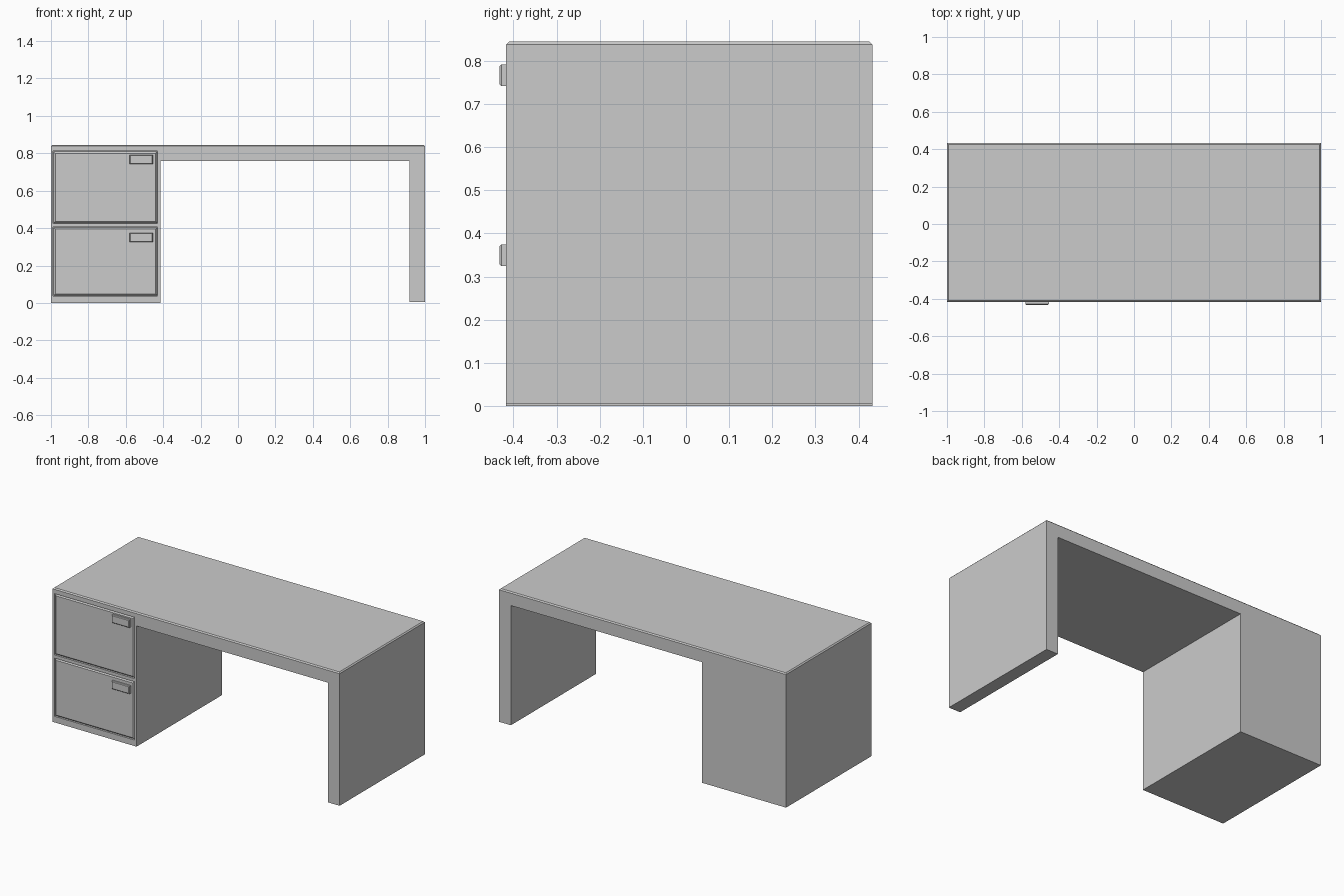
import bpy, bmesh

if "Cube" in bpy.data.objects:
    bpy.data.objects.remove(bpy.data.objects["Cube"])

FRONT, BACK = -0.417, 0.432


def finish(name, bm):
    bmesh.ops.recalc_face_normals(bm, faces=bm.faces)
    me = bpy.data.meshes.new(name)
    bm.to_mesh(me)
    bm.free()
    ob = bpy.data.objects.new(name, me)
    bpy.context.collection.objects.link(ob)
    return ob


def box(name, x0, x1, y0, y1, z0, z1, front_bevel=0.0):
    bm = bmesh.new()
    bmesh.ops.create_cube(bm, size=1)
    for v in bm.verts:
        v.co = (x1 if v.co.x > 0 else x0, y1 if v.co.y > 0 else y0,
                z1 if v.co.z > 0 else z0)
    if front_bevel:
        edges = [e for e in bm.edges if all(abs(v.co.y - y0) < 1e-5 for v in e.verts)]
        bmesh.ops.bevel(bm, geom=edges, offset=front_bevel, segments=1, affect='EDGES')
    return finish(name, bm)


# Desk body: pedestal, top and side leg as one extruded profile
bm = bmesh.new()
profile = [(-1, 0), (-0.415, 0), (-0.415, 0.76), (0.918, 0.76),
           (0.918, 0.006), (1, 0.006), (1, 0.845), (-1, 0.845)]
face = bm.faces.new([bm.verts.new((x, FRONT, z)) for x, z in profile])
ext = bmesh.ops.extrude_face_region(bm, geom=[face])
for g in ext["geom"]:
    if isinstance(g, bmesh.types.BMVert):
        g.co.y = BACK
# Chamfer around the top surface
rim = [e for e in bm.edges if all(v.co.z > 0.84 for v in e.verts)]
bmesh.ops.bevel(bm, geom=rim, offset=0.007, segments=1, affect='EDGES')
body = finish("desk_body", bm)

# Drawers: recess in the body, chamfered front and handle
DX0, DX1 = -0.988, -0.43
for name, z0, z1, hz in (("lower", 0.038, 0.405, 0.325), ("upper", 0.425, 0.811, 0.742)):
    cutter = box(name + "_recess_cutter", DX0, DX1, FRONT - 0.05, FRONT + 0.014, z0, z1)
    cutter.hide_render = True
    cutter.hide_set(True)
    mod = body.modifiers.new(name + "_recess", 'BOOLEAN')
    mod.operation = 'DIFFERENCE'
    mod.solver = 'EXACT'
    mod.object = cutter
    g = 0.002
    box(name + "_drawer_front", DX0 + g, DX1 - g, FRONT, FRONT + 0.016,
        z0 + g, z1 - g, front_bevel=0.009)
    box(name + "_drawer_handle", -0.58, -0.455, -0.432, FRONT + 0.002,
        hz, hz + 0.05, front_bevel=0.004)
